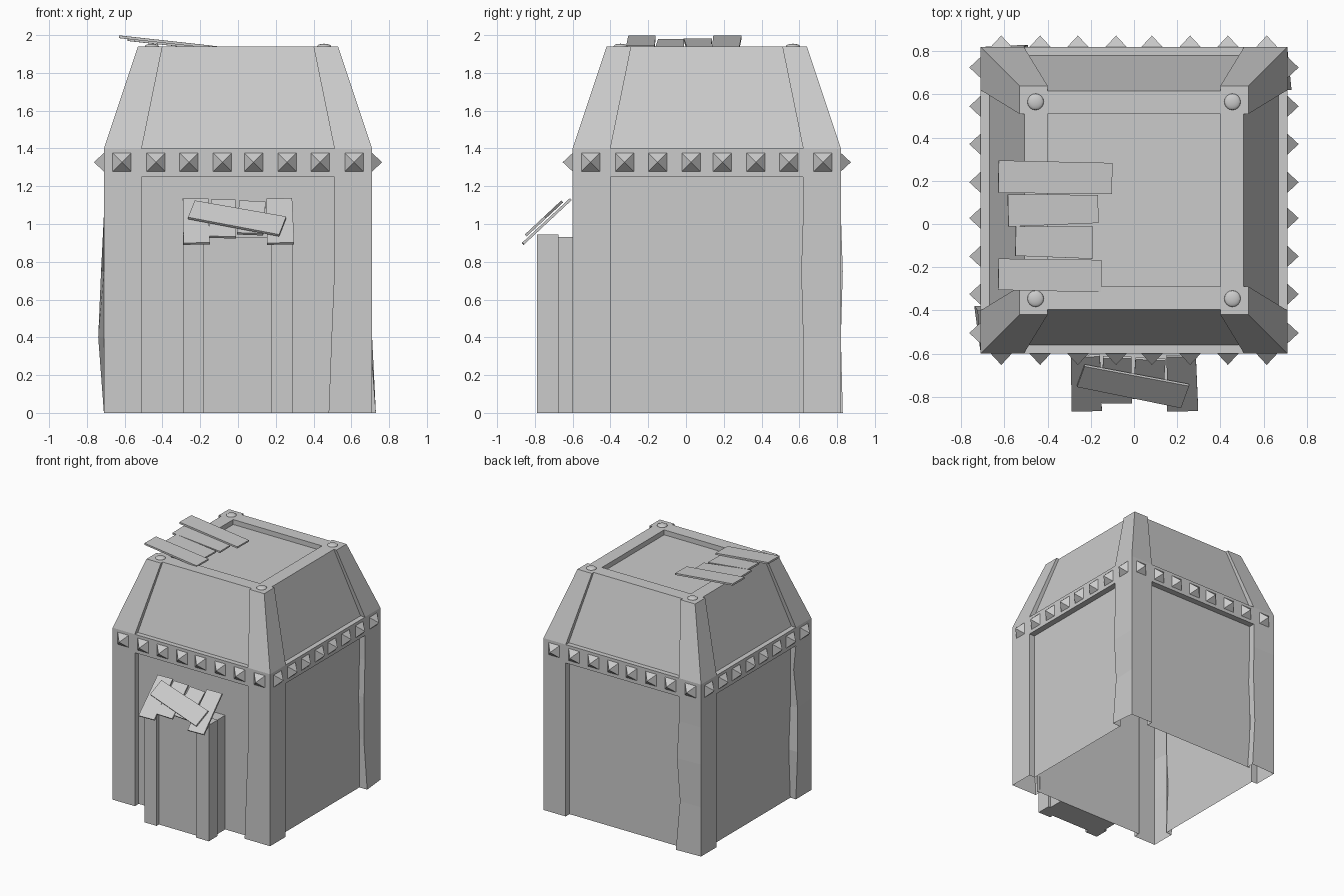
import bpy
from math import radians
from mathutils import Matrix, Vector

if "Cube" in bpy.data.objects:
    bpy.data.objects.remove(bpy.data.objects["Cube"])

CY = 0.11  # centre of the tower in y


def mesh(name, verts, faces):
    me = bpy.data.meshes.new(name)
    me.from_pydata([tuple(v) for v in verts], [], faces)
    me.update()
    ob = bpy.data.objects.new(name, me)
    bpy.context.collection.objects.link(ob)
    return ob


def turn(k):
    return Matrix.Translation((0, CY, 0)) @ Matrix.Rotation(radians(90 * k), 4, 'Z')


BOX = [(0, 3, 2, 1), (4, 5, 6, 7), (0, 1, 5, 4), (1, 2, 6, 5), (2, 3, 7, 6), (3, 0, 4, 7)]


def box(name, x0, x1, y0, y1, z0, z1):
    return mesh(name, [(x, y, z) for z in (z0, z1)
                       for x, y in ((x0, y0), (x1, y0), (x1, y1), (x0, y1))], BOX)


def plank(name, mat, length, w0, w1, t=0.014):
    # board along local x, with a different width at each end
    h = length / 2
    v = [mat @ Vector((x, y, z)) for z in (-t / 2, t / 2)
         for x, y in ((-h, -w0 / 2), (h, -w1 / 2), (h, w1 / 2), (-h, w0 / 2))]
    return mesh(name, v, BOX)


# recessed wall, band, roof slope and top frame: (half width, distance, height)
profile = [(.51, .66, 0), (.51, .66, 1.25), (.51, .71, 1.25), (.51, .71, 1.4),
           (.51, .67, 1.4), (.40, .507, 1.94), (.40, .40, 1.94), (.40, .40, 1.90)]
for k, side in enumerate(("front", "right", "back", "left")):
    v = [turn(k) @ Vector((s * w, -d, z)) for w, d, z in profile for s in (-1, 1)]
    mesh(side + "_wall", v, [(2 * i, 2 * i + 1, 2 * i + 3, 2 * i + 2)
                             for i in range(len(profile) - 1)])
mesh("roof_floor", [(x, CY + y, 1.90) for x, y in
                    ((-.4, -.4), (.4, -.4), (.4, .4), (-.4, .4))], [(0, 1, 2, 3)])

# uneven L-shaped corner posts: (height, outer, inner edge, recess distance)
rings = [(0, .71, .51, .655), (.4, .71, .51, .655), (.75, .71, .51, .655),
         (1.05, .71, .51, .655), (1.25, .71, .51, .655), (1.4, .71, .51, .665),
         (1.94, .53, .40, .50)]
# shift of one post edge (sideways, outward) on the lower rings
wobble = [[(-.03, 0), (-.015, 0), (0, 0), (0, 0)],
          [(0, .02), (0, -.01), (-.01, 0), (0, 0)],
          [(-.02, .01), (.01, 0), (-.01, .01), (0, 0)],
          [(0, 0), (-.02, .03), (0, .015), (0, -.02)]]
for k, corner in enumerate(("front_right", "back_right", "back_left", "front_left")):
    v, f = [], []
    for i, (z, o, e, r) in enumerate(rings):
        dx, dy = wobble[k][i] if i < 4 else (0, 0)
        sec = [(e + dx, -r), (e + dx, -o - dy), (o, -o), (o, -e), (r, -e)]
        v += [turn(k) @ Vector((x, y, z)) for x, y in sec]
        if i:
            b = 5 * (i - 1)
            f += [(b + j, b + j + 1, b + j + 6, b + j + 5) for j in range(4)]
    v.append(turn(k) @ Vector((.40, -.40, 1.94)))
    n = 5 * (len(rings) - 1)
    f.append((n + 1, n + 2, n + 3, len(v) - 1))
    mesh(corner + "_post", v, f)
    # domed rivet on top of the post
    bpy.ops.mesh.primitive_uv_sphere_add(segments=16, ring_count=8, radius=.038)
    ob = bpy.context.object
    ob.name = corner + "_rivet"
    ob.matrix_world = turn(k) @ Matrix.Translation((.456, -.456, 1.94)) @ Matrix.Diagonal((1, 1, .38, 1))
    bpy.ops.object.shade_smooth_by_angle()

# pyramid studs around the band
for k, side in enumerate(("front", "right", "back", "left")):
    v, f = [], []
    for x in (-.615, -.435, -.26, -.083, .083, .26, .435, .615):
        b = len(v)
        v += [turn(k) @ Vector((x + a, -d, 1.327 + c)) for a, d, c in
              ((-.05, .709, -.05), (.05, .709, -.05), (.05, .709, .05), (-.05, .709, .05), (0, .763, 0))]
        f += [(b + i, b + (i + 1) % 4, b + 4) for i in range(4)]
    mesh(side + "_studs", v, f)

# doorway: slab between two jambs
box("door_slab", -.27, .27, -.76, -.55, 0, .93)
box("left_jamb", -.29, -.18, -.79, -.675, 0, .945)
box("right_jamb", .175, .29, -.79, -.675, 0, .945)

# sloping awning boards over the door, local x runs up the slope
slope = Matrix.Translation((0, -.735, 1.015)) @ Matrix.Rotation(radians(43), 4, 'X')
for i, (x, lo, hi, rot, w0, w1) in enumerate(((-.222, -.175, .17, 1, .14, .135),
                                              (-.08, -.125, .16, -1, .145, .13),
                                              (.07, -.10, .15, -3, .14, .14),
                                              (.222, -.175, .17, 1, .145, .135))):
    m = slope @ Matrix.Translation((x, (lo + hi) / 2, 0)) @ Matrix.Rotation(radians(90 + rot), 4, 'Z')
    plank("awning_board_%d" % i, m, hi - lo, w0, w1)
m = slope @ Matrix.Translation((-.005, .0, .022)) @ Matrix.Rotation(radians(-15), 4, 'Z')
plank("awning_cross_board", m, .50, .135, .145)

# loose boards lying over the roof edge
for i, (x0, x1, y, z, rot, w0, w1) in enumerate(((-.63, -.10, .215, 1.962, -1, .15, .145),
                                                 (-.585, -.165, .066, 1.953, 1, .15, .13),
                                                 (-.55, -.19, -.083, 1.953, -1, .135, .15),
                                                 (-.63, -.15, -.237, 1.965, -1, .145, .15))):
    m = (Matrix.Translation(((x0 + x1) / 2, y, z)) @ Matrix.Rotation(radians(rot), 4, 'Z')
         @ Matrix.Rotation(radians(6.3), 4, 'Y'))
    plank("roof_board_%d" % i, m, x1 - x0, w0, w1)
